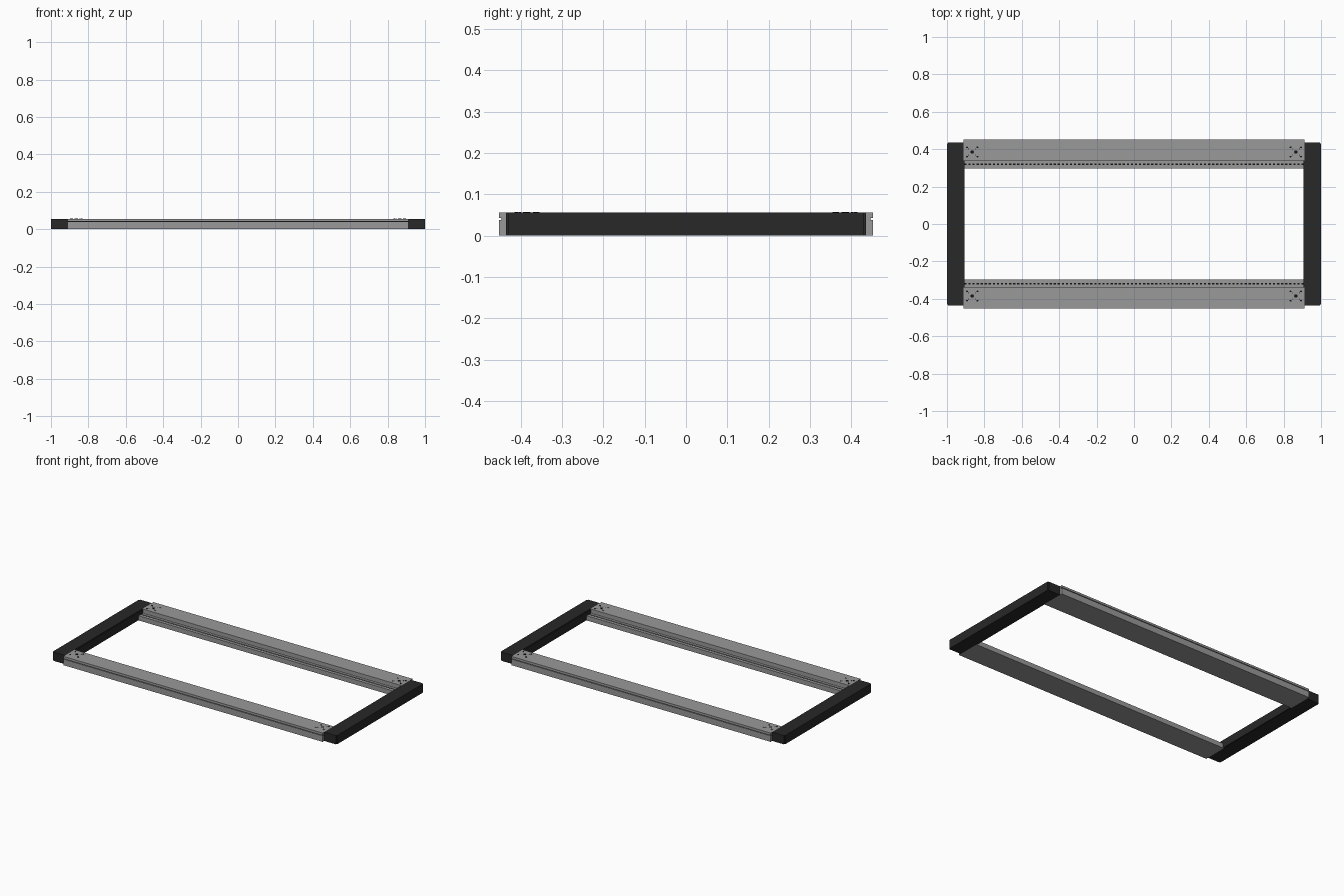
import bpy, bmesh
from mathutils import Matrix, Vector

cube = bpy.data.objects.get("Cube")
if cube:
    bpy.data.objects.remove(cube, do_unlink=True)

HALF = 0.912   # half length of the rails
TOP = 0.056    # height of the frame
LEDGE = 0.03   # height of the mounting ledge


def material(name, rgb):
    m = bpy.data.materials.new(name)
    m.use_nodes = True
    m.diffuse_color = (*rgb, 1)
    m.node_tree.nodes["Principled BSDF"].inputs["Base Color"].default_value = (*rgb, 1)
    return m


aluminium = material("aluminium grey", (0.32, 0.32, 0.325))
black = material("matte black", (0.021, 0.021, 0.021))
hole_dark = material("hole black", (0.006, 0.006, 0.006))


def finish(bm, name, mat):
    bmesh.ops.recalc_face_normals(bm, faces=bm.faces)
    me = bpy.data.meshes.new(name)
    bm.to_mesh(me)
    bm.free()
    me.materials.append(mat)
    ob = bpy.data.objects.new(name, me)
    bpy.context.collection.objects.link(ob)
    return ob


def add_box(bm, low, high):
    low, high = Vector(low), Vector(high)
    size = Matrix.Diagonal((*(high - low), 1))
    bmesh.ops.create_cube(bm, size=1, matrix=Matrix.Translation((low + high) / 2) @ size)


def add_disc(bm, x, y, z, radius, sides=12):
    bmesh.ops.create_cone(bm, cap_ends=True, segments=sides, radius1=radius,
                          radius2=radius, depth=0.002,
                          matrix=Matrix.Translation((x, y, z)))


# Rail cross-section (distance from centre, height): ledge with slot, and outer groove
profile = [(0.297, 0), (0.452, 0), (0.452, 0.038), (0.445, 0.038), (0.445, 0.043),
           (0.452, 0.043), (0.452, TOP), (0.34, TOP), (0.34, LEDGE),
           (0.324, LEDGE), (0.324, 0.025), (0.316, 0.025), (0.316, LEDGE),
           (0.297, LEDGE)]

for side, label in ((-1, "front"), (1, "back")):
    # Extruded rail
    bm = bmesh.new()
    face = bm.faces.new([bm.verts.new((-HALF, side * y, z)) for y, z in profile])
    ext = bmesh.ops.extrude_face_region(bm, geom=[face])
    moved = [v for v in ext["geom"] if isinstance(v, bmesh.types.BMVert)]
    bmesh.ops.translate(bm, verts=moved, vec=(2 * HALF, 0, 0))
    finish(bm, label + "_rail", aluminium)

    # Row of threaded holes in the ledge slot
    bm = bmesh.new()
    count = 84
    for i in range(count):
        x = ((i + 0.5) / count - 0.5) * 2 * HALF
        add_box(bm, (x - 0.006, side * 0.32 - 0.0039, 0.024),
                (x + 0.006, side * 0.32 + 0.0039, 0.0275))
    finish(bm, label + "_threaded_holes", hole_dark)

    # Dark line in the outer groove
    bm = bmesh.new()
    add_box(bm, (-HALF, side * 0.4455 - 0.001, 0.0381),
            (HALF, side * 0.4455 + 0.001, 0.0429))
    finish(bm, label + "_groove_strip", hole_dark)

    # Screw hole patterns at both ends of the top face
    bm = bmesh.new()
    for end in (-1, 1):
        cx, cy = end * 0.865, side * 0.385
        add_disc(bm, cx, cy, TOP, 0.009, 16)
        for dx in (-1, 1):
            for dy in (-1, 1):
                add_disc(bm, cx + dx * 0.028, cy + dy * 0.025, TOP, 0.005)
                add_disc(bm, cx + dx * 0.019, cy + dy * 0.017, TOP, 0.0025)
    finish(bm, label + "_screw_holes", hole_dark)

# End cheeks with softened corners and a thin inner lip between the rails
for side, label in ((-1, "right"), (1, "left")):
    bm = bmesh.new()
    inner, outer = sorted((side * HALF, side * 1.0))
    add_box(bm, (inner, -0.436, 0), (outer, 0.436, TOP))
    bmesh.ops.bevel(bm, geom=[e for e in bm.edges
                              if abs(e.verts[0].co.x) > 0.99 and abs(e.verts[1].co.x) > 0.99
                              and abs(e.verts[0].co.z - e.verts[1].co.z) > 0.01],
                    offset=0.006, segments=2, affect='EDGES')
    finish(bm, label + "_cheek", black)

    bm = bmesh.new()
    low, high = sorted((side * 0.907, side * 0.914))
    add_box(bm, (low, -0.34, LEDGE), (high, 0.34, 0.052))
    add_box(bm, (low, -0.297, 0.002), (high, 0.297, LEDGE))
    finish(bm, label + "_cheek_lip", black)
